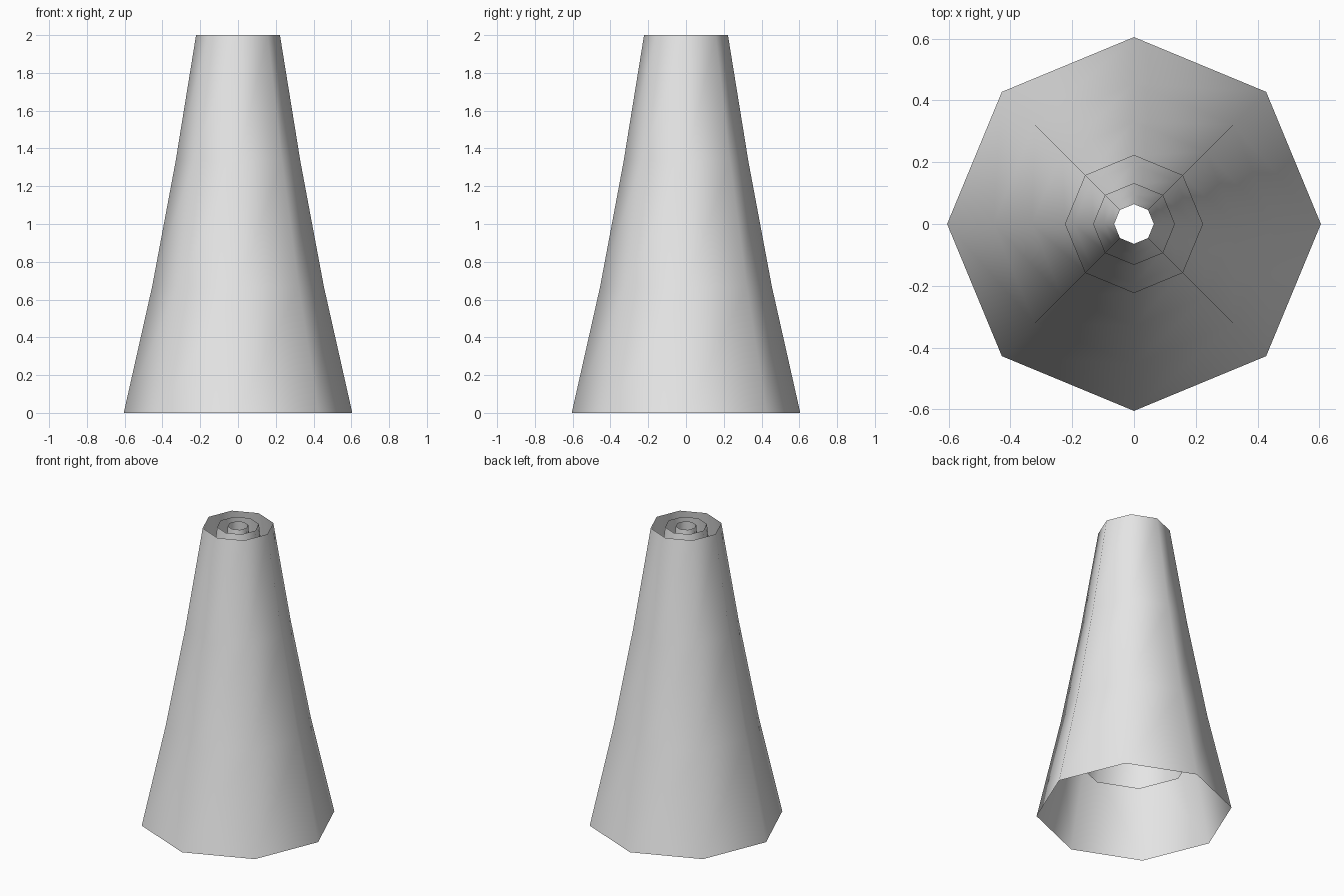
import bpy, bmesh, math

cube = bpy.data.objects.get("Cube")
if cube:
    bpy.data.objects.remove(cube, do_unlink=True)

grey = bpy.data.materials.new("plain grey")
grey.use_nodes = True
colour = (0.8, 0.8, 0.8, 1)
grey.diffuse_color = colour
grey.node_tree.nodes["Principled BSDF"].inputs["Base Color"].default_value = colour

SIDES = 8
TOP = 2.0
RADII = (0.605, 0.455, 0.33, 0.222)  # evenly spaced rings, bottom to top


def shell(name, width, bottom):
    """Open, eight-sided flared tube that ends level with the top."""
    bm = bmesh.new()
    rings = []
    for i, radius in enumerate(RADII):
        z = bottom + (TOP - bottom) * i / (len(RADII) - 1)
        rings.append([bm.verts.new((radius * width * math.cos(a), radius * width * math.sin(a), z))
                      for a in (math.tau * k / SIDES for k in range(SIDES))])
    for low, high in zip(rings, rings[1:]):
        for k in range(SIDES):
            n = (k + 1) % SIDES
            bm.faces.new((low[k], low[n], high[n], high[k])).smooth = True
    mesh = bpy.data.meshes.new(name)
    bm.to_mesh(mesh)
    bm.free()
    mesh.materials.append(grey)
    obj = bpy.data.objects.new(name, mesh)
    bpy.context.collection.objects.link(obj)
    return obj


# Three nested shells, each narrower and shorter than the last
shell("outer_shell", 1.0, 0.0)
shell("middle_shell", 0.59, 0.37)
shell("inner_shell", 0.29, 0.74)
